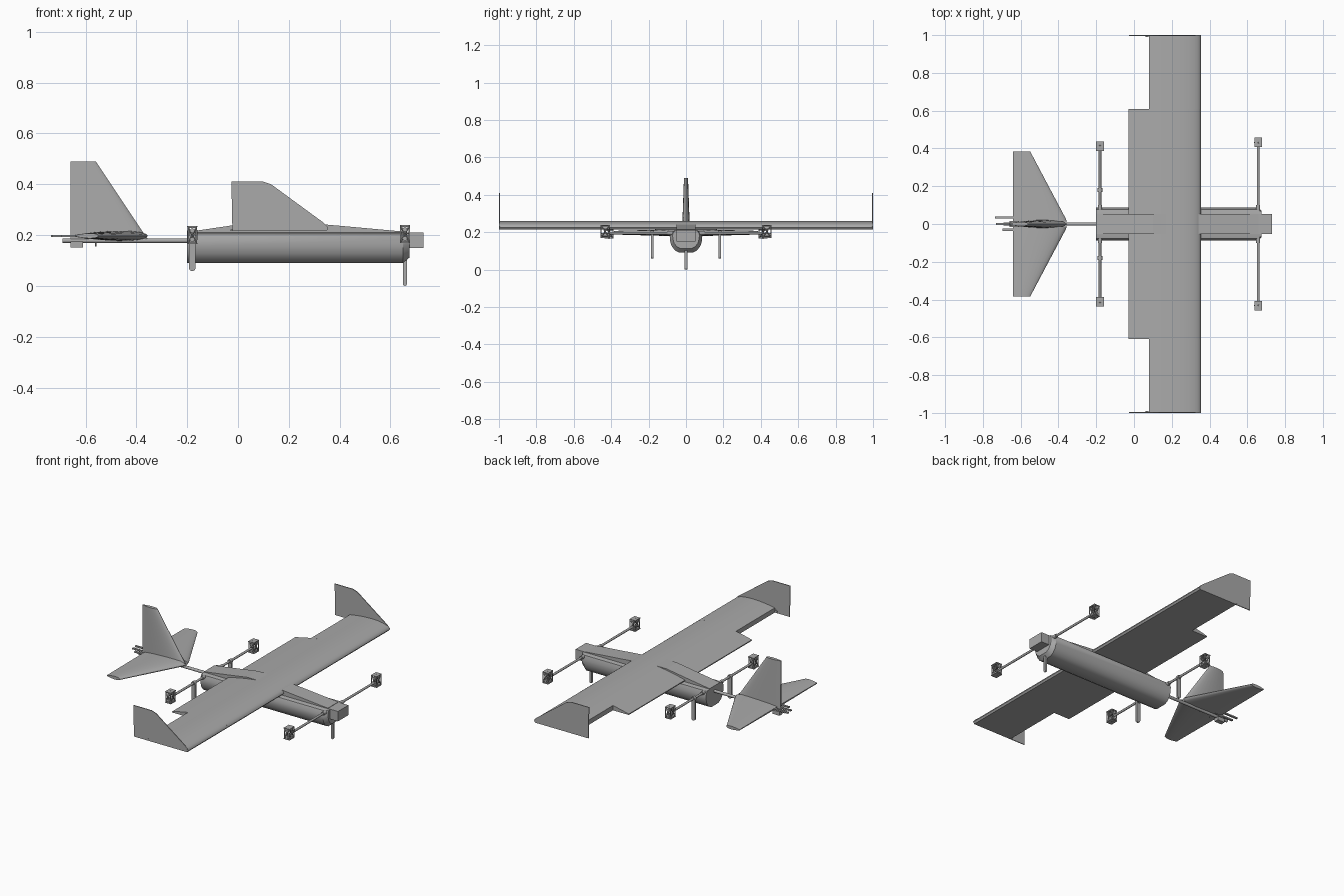
import bpy, bmesh, math
from mathutils import Vector

cube = bpy.data.objects.get("Cube")
if cube:
    bpy.data.objects.remove(cube, do_unlink=True)

grey = bpy.data.materials.new("plain grey")
grey.use_nodes = True
tone = (0.4, 0.4, 0.4, 1)
grey.diffuse_color = tone
grey.node_tree.nodes["Principled BSDF"].inputs["Base Color"].default_value = tone


def finish(name, bm, smooth=True):
    bmesh.ops.recalc_face_normals(bm, faces=bm.faces)
    me = bpy.data.meshes.new(name)
    bm.to_mesh(me)
    bm.free()
    me.materials.append(grey)
    ob = bpy.data.objects.new(name, me)
    bpy.context.collection.objects.link(ob)
    if smooth:
        bpy.ops.object.select_all(action='DESELECT')
        ob.select_set(True)
        bpy.context.view_layer.objects.active = ob
        bpy.ops.object.shade_smooth_by_angle(angle=math.radians(32))
    return ob


def loft(name, sections, smooth=True):
    """Skin matching closed loops and cap both ends."""
    bm = bmesh.new()
    rings = [[bm.verts.new(p) for p in s] for s in sections]
    n = len(rings[0])
    for a, b in zip(rings, rings[1:]):
        for i in range(n):
            j = (i + 1) % n
            bm.faces.new((a[i], a[j], b[j], b[i]))
    bm.faces.new(rings[0])
    bm.faces.new(rings[-1])
    return finish(name, bm, smooth)


def box(name, centre, size):
    bm = bmesh.new()
    bmesh.ops.create_cube(bm, size=1)
    bmesh.ops.scale(bm, vec=size, verts=bm.verts)
    bmesh.ops.translate(bm, vec=centre, verts=bm.verts)
    return finish(name, bm, False)


def rod(name, start, end, radius, sides=16):
    a, b = Vector(start), Vector(end)
    bm = bmesh.new()
    bmesh.ops.create_cone(bm, cap_ends=True, segments=sides, radius1=radius,
                          radius2=radius, depth=(b - a).length)
    turn = (b - a).to_track_quat('Z', 'Y')
    bmesh.ops.rotate(bm, matrix=turn.to_matrix(), verts=bm.verts)
    bmesh.ops.translate(bm, vec=(a + b) / 2, verts=bm.verts)
    return finish(name, bm)


def plate(name, outline, y, thick):
    """Upright plate from an x-z outline."""
    return loft(name, [[(x, y + s * thick / 2, z) for x, z in outline] for s in (-1, 1)], False)


def foil(lead, tail, thick, blunt=0.25, steps=10):
    """Symmetric aerofoil loop as (x, offset), tail to nose to tail."""
    def half(t):
        return thick / 2 * (2.6 * math.sqrt(t) * (1 - t) + blunt * t)
    ts = [(i / steps) ** 1.7 for i in range(steps + 1)]
    top = [(lead + (tail - lead) * t, half(t)) for t in reversed(ts)]
    return top + [(x, -h) for x, h in reversed(top[:-1])]


# Main wing: flat-bottomed section, outer panels cut short at the back
def wing_section(y, tail):
    lead, chord, base, n = 0.355, 0.385, 0.215, 14
    xs = [lead + (tail - lead) * (i / n) ** 1.7 for i in range(n + 1)]
    def top(x):
        t = (lead - x) / chord
        return 0.225 + 0.094 * math.sqrt(t) * (1 - t) - 0.004 * t
    upper = [(x, y, top(x)) for x in xs]
    return [(lead - 0.008, y, base)] + upper + [(tail, y, base)]

loft("main_wing", [wing_section(y, -0.03) for y in (-0.61, 0.61)])
for side, tag in ((1, "left"), (-1, "right")):
    loft(tag + "_outer_wing", [wing_section(side * y, 0.08) for y in (0.61, 0.997)])
    plate(tag + "_winglet",
          [(-0.022, 0.215), (-0.026, 0.41), (0.10, 0.41), (0.13, 0.40), (0.335, 0.25),
           (0.355, 0.23), (0.347, 0.215)], side * 0.997, 0.005)
    for x, z in ((0.07, 0.225), (0.34, 0.235)):
        rod(tag + "_winglet_screw", (x, side * 0.99, z), (x, side, z), 0.008)

# Fuselage: rounded belly with a chamfered front end
half_hull = [(0.05, 0.21), (0.078, 0.205), (0.087, 0.18), (0.086, 0.155),
             (0.078, 0.127), (0.06, 0.103), (0.035, 0.09)]
hull = half_hull + [(-y, z) for y, z in reversed(half_hull)]

def hull_ring(x, squeeze):
    return [(x, y * squeeze, 0.21 + (z - 0.21) * squeeze) for y, z in hull]

loft("fuselage", [hull_ring(-0.2, 1), hull_ring(0.65, 1), hull_ring(0.675, 0.82)])

# Fairing along the back, and the nose block
plate("top_fairing", [(-0.2, 0.2), (-0.2, 0.212), (-0.03, 0.237), (0.1, 0.257), (0.2, 0.257),
                      (0.35, 0.241), (0.66, 0.213), (0.66, 0.2)], 0, 0.104)
box("nose_block", (0.67, 0, 0.18), (0.12, 0.104, 0.062))

# Tail boom, fin and tailplanes
rod("tail_boom", (-0.69, 0, 0.178), (-0.15, 0, 0.178), 0.009)
loft("tail_fin", [[(x, o, z) for x, o in foil(lead, -0.66, t)]
                  for z, lead, t in ((0.185, -0.355, 0.04), (0.22, -0.38, 0.038),
                                     (0.49, -0.56, 0.02))])
for side, tag in ((1, "left"), (-1, "right")):
    loft(tag + "_tailplane",
         [[(x, side * y, 0.197 + o) for x, o in foil(lead, -0.64, t)]
          for y, lead, t in ((0.012, -0.355, 0.036), (0.03, -0.362, 0.036),
                             (0.385, -0.55, 0.018))])
box("tail_servo", (-0.635, 0, 0.163), (0.05, 0.03, 0.024))
rod("tail_pin", (-0.56, 0, 0.155), (-0.56, 0, 0.18), 0.003, 8)
box("left_control_arm", (-0.685, 0.034, 0.197), (0.1, 0.012, 0.008))
box("right_control_arm", (-0.66, -0.03, 0.197), (0.07, 0.012, 0.008))
box("rudder_arm", (-0.685, 0, 0.197), (0.09, 0.012, 0.008))

# Lift motor mount: open braced cage with solid top and bottom plates
def motor_cage(name, x, y, z):
    w, d, h = 0.04, 0.05, 0.07
    bm = bmesh.new()
    bmesh.ops.create_cube(bm, size=1)
    bmesh.ops.scale(bm, vec=(w - 0.006, d - 0.006, h - 0.006), verts=bm.verts)
    bmesh.ops.translate(bm, vec=(x, y, z), verts=bm.verts)
    bmesh.ops.poke(bm, faces=bm.faces[:])
    frame = finish(name + "_frame", bm, False)
    wire = frame.modifiers.new("braces", 'WIREFRAME')
    wire.thickness = 0.007
    wire.offset = 0
    for s, end in ((1, "top"), (-1, "bottom")):
        box(name + "_" + end, (x, y, z + s * (h / 2 - 0.002)), (w, d, 0.004))
        # round eyes in the side faces
        rod(name + "_eye", (x, y - d / 2, z + s * 0.018), (x, y + d / 2, z + s * 0.018), 0.009)


for place, x, reach, cage_y, z in (("rear", -0.18, 0.39, 0.412, 0.2),
                                   ("front", 0.657, 0.41, 0.432, 0.204)):
    for side, tag in ((1, "left"), (-1, "right")):
        name = tag + "_" + place
        rod(name + "_arm", (x, side * 0.04, 0.195), (x, side * reach, 0.195), 0.007)
        rod(name + "_arm_socket", (x, side * 0.07, 0.195), (x, side * 0.1, 0.195), 0.011)
        motor_cage(name + "_motor", x, side * cage_y, z)

# Landing legs with rounded feet
def leg(name, x, y, foot, top, width, thick):
    r = width / 2
    arc = [(x + r * math.cos(a), foot + r + r * math.sin(a))
           for a in (math.pi + math.pi * i / 8 for i in range(9))]
    plate(name, arc + [(x + r, top), (x - r, top)], y, thick)

leg("front_leg", 0.657, 0, 0, 0.13, 0.015, 0.014)
for side, tag in ((1, "left"), (-1, "right")):
    leg(tag + "_rear_leg", -0.18, side * 0.18, 0.058, 0.195, 0.025, 0.012)
    rod(tag + "_rear_leg_clamp", (-0.18, side * 0.17, 0.195), (-0.18, side * 0.19, 0.195), 0.0125)
